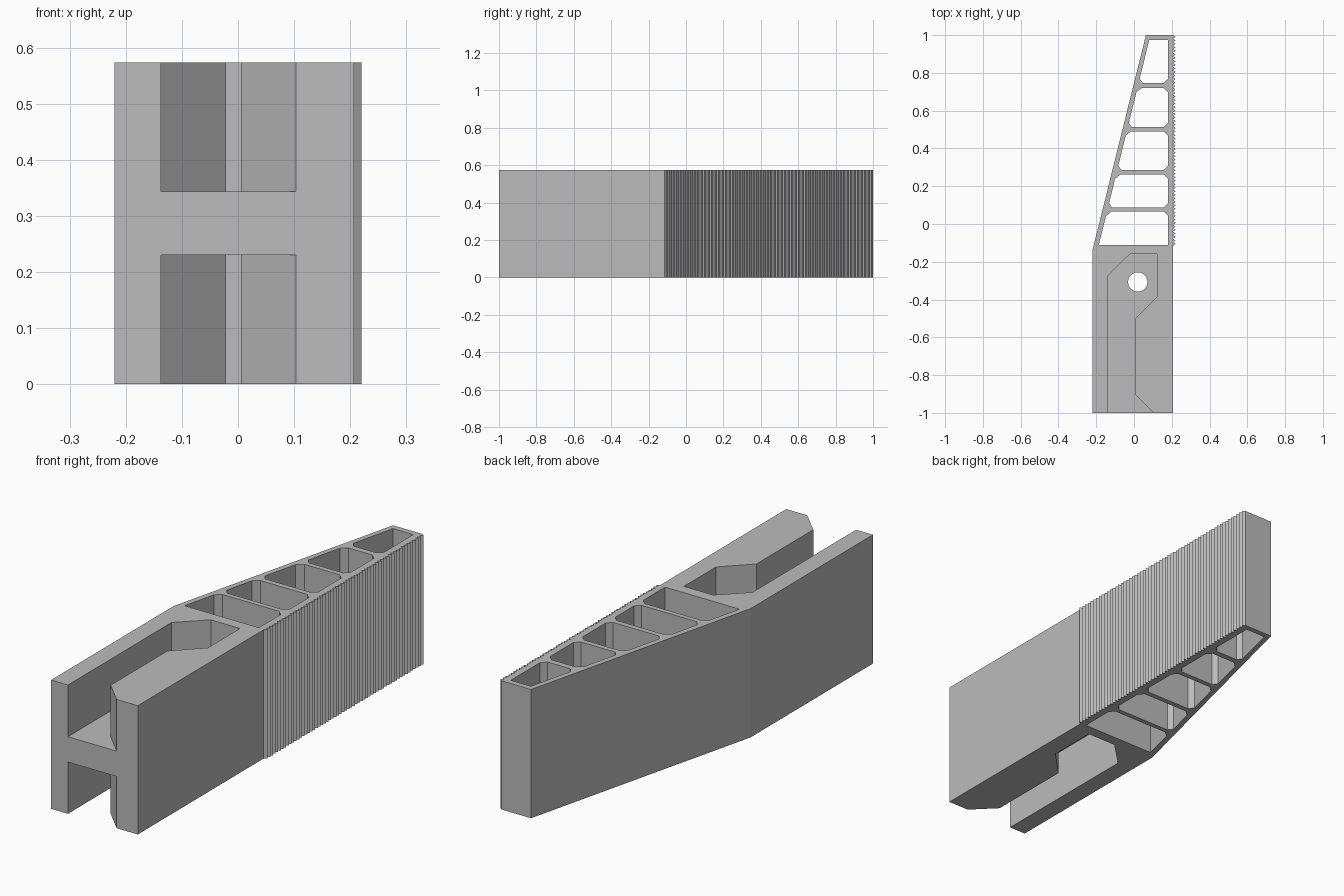
import bpy
import bmesh
import math

cube = bpy.data.objects.get("Cube")
if cube:
    bpy.data.objects.remove(cube, do_unlink=True)

HEIGHT = 0.573
WEB_LOW, WEB_HIGH = 0.23, 0.343
BACK_X = 0.207
TEETH_START, TEETH_COUNT, TOOTH_DEPTH = -0.115, 60, 0.013

grey = bpy.data.materials.new("plain grey")
grey.use_nodes = True
colour = (0.5, 0.5, 0.5, 1)
grey.diffuse_color = colour
grey.node_tree.nodes["Principled BSDF"].inputs["Base Color"].default_value = colour


def prism(name, outline, low, high):
    """Extrude a counter-clockwise xy outline between two heights."""
    bm = bmesh.new()
    face = bm.faces.new([bm.verts.new((x, y, low)) for x, y in outline])
    top = bmesh.ops.extrude_face_region(bm, geom=[face])["geom"]
    moved = [v for v in top if isinstance(v, bmesh.types.BMVert)]
    bmesh.ops.translate(bm, verts=moved, vec=(0, 0, high - low))
    bmesh.ops.recalc_face_normals(bm, faces=bm.faces)
    mesh = bpy.data.meshes.new(name)
    bm.to_mesh(mesh)
    bm.free()
    mesh.materials.append(grey)
    obj = bpy.data.objects.new(name, mesh)
    bpy.context.collection.objects.link(obj)
    return obj


# Tapered body with a row of fine gripping ridges along one side
pitch = (1 - TEETH_START) / TEETH_COUNT
outline = [(-0.22, -1), (BACK_X, -1), (BACK_X, TEETH_START)]
for i in range(TEETH_COUNT):
    y = TEETH_START + i * pitch
    outline += [(BACK_X + TOOTH_DEPTH, y + pitch / 2), (BACK_X, y + pitch)]
outline += [(0.063, 1), (-0.22, -0.14)]
body = prism("ridged_wedge_body", outline, 0, HEIGHT)

cutters = []

# Pockets between the ribs, with small corner chamfers at each rib


def wall_x(y):
    return -0.186 + 0.246 * (y + 0.11)


def pocket(low, high, chamfer_low, chamfer_high, right=0.18, c=0.022):
    points = []
    if chamfer_low:
        points += [(wall_x(low + c), low + c), (wall_x(low) + c, low),
                   (right - c, low), (right, low + c)]
    else:
        points += [(wall_x(low), low), (right, low)]
    if chamfer_high:
        points += [(right, high - c), (right - c, high),
                   (wall_x(high) + c, high), (wall_x(high - c), high - c)]
    else:
        points += [(right, high), (wall_x(high), high)]
    return prism("pocket_cutter", points, -0.1, HEIGHT + 0.1)


spans = [(-0.11, 0.065), (0.087, 0.262), (0.286, 0.49), (0.513, 0.72), (0.747, 0.975)]
for i, (low, high) in enumerate(spans):
    cutters.append(pocket(low, high, i > 0, i < len(spans) - 1))

# Hooked slot above and below the web, open at the front
slot = [(-0.137, -1.1), (0.203, -1.1), (0.005, -0.902), (0.005, -0.503),
        (0.122, -0.385), (0.122, -0.16), (-0.022, -0.16), (-0.137, -0.272)]
cutters.append(prism("lower_slot_cutter", slot, -0.1, WEB_LOW))
cutters.append(prism("upper_slot_cutter", slot, WEB_HIGH, HEIGHT + 0.1))

# Round pin hole through the web
circle = [(0.02 + 0.051 * math.cos(a * math.tau / 48),
           -0.307 + 0.051 * math.sin(a * math.tau / 48)) for a in range(48)]
cutters.append(prism("pin_hole_cutter", circle, 0.15, 0.42))

for cutter in cutters:
    cutter.hide_render = True
    mod = body.modifiers.new(cutter.name, "BOOLEAN")
    mod.operation = "DIFFERENCE"
    mod.solver = "EXACT"
    mod.object = cutter

# Bake the cuts and discard the cutters
bpy.context.view_layer.update()
graph = bpy.context.evaluated_depsgraph_get()
finished = bpy.data.meshes.new_from_object(body.evaluated_get(graph))
body.modifiers.clear()
body.data = finished
for cutter in cutters:
    bpy.data.objects.remove(cutter, do_unlink=True)
